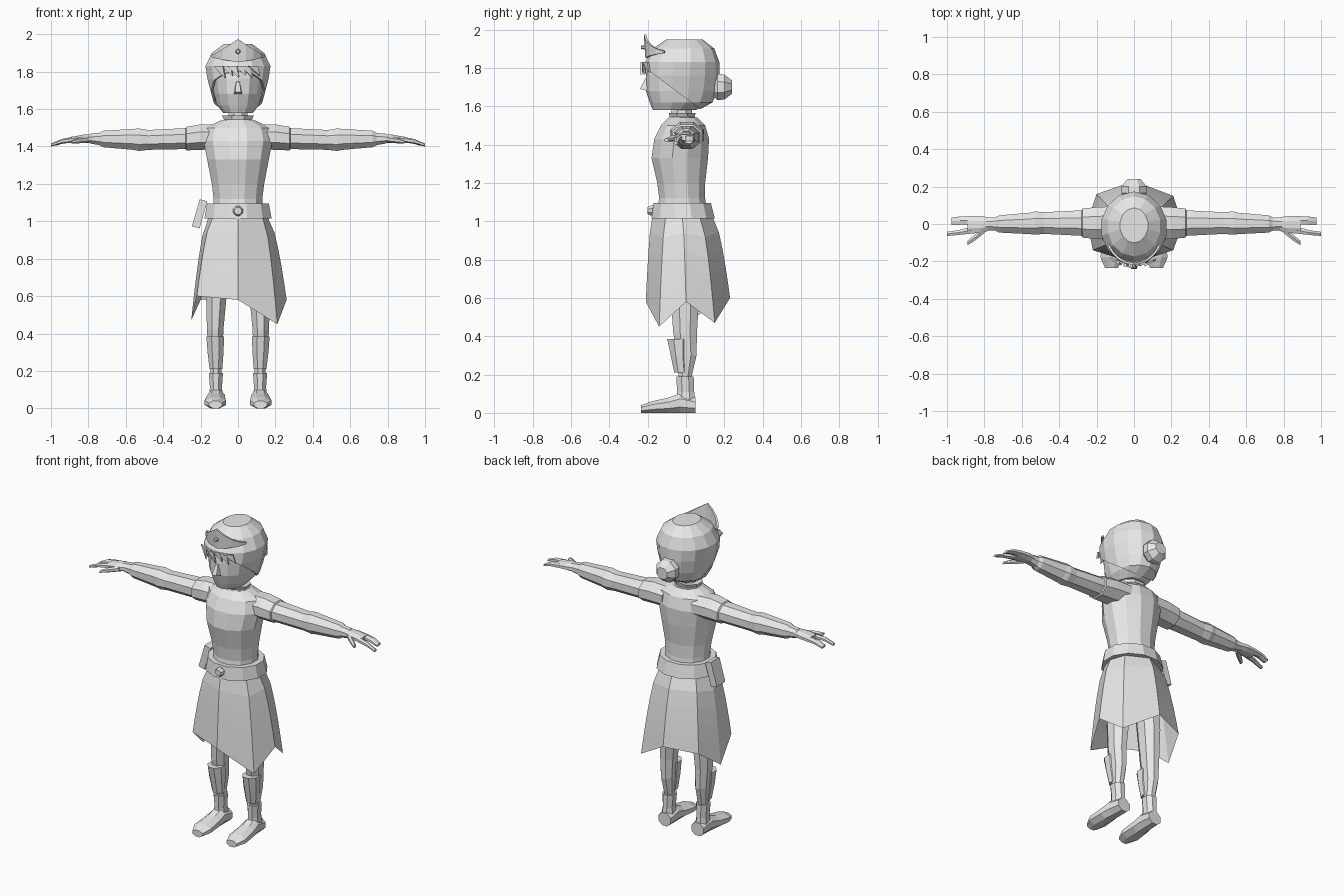
import bpy, bmesh, math
from mathutils import Vector, Matrix

cube = bpy.data.objects.get("Cube")
if cube:
    bpy.data.objects.remove(cube)

grey = bpy.data.materials.new("plain_grey")
grey.use_nodes = True
tone = (0.8, 0.8, 0.8, 1)
grey.diffuse_color = tone
grey.node_tree.nodes["Principled BSDF"].inputs["Base Color"].default_value = tone


def finish(name, bm, mirror=False, thickness=0):
    """Turn a bmesh into a named object, optionally mirrored or thickened."""
    bmesh.ops.recalc_face_normals(bm, faces=bm.faces[:])
    mesh = bpy.data.meshes.new(name)
    bm.to_mesh(mesh)
    bm.free()
    mesh.materials.append(grey)
    obj = bpy.data.objects.new(name, mesh)
    bpy.context.collection.objects.link(obj)
    if thickness:
        solid = obj.modifiers.new("thickness", "SOLIDIFY")
        solid.thickness = thickness
    if mirror:
        obj.modifiers.new("mirror", "MIRROR")
    return obj


def skin(bm, rows, closed=True, caps=True):
    """Bridge rows of points with quads."""
    grid = [[bm.verts.new(p) for p in row] for row in rows]
    count = len(grid[0])
    for low, high in zip(grid, grid[1:]):
        for i in range(count if closed else count - 1):
            j = (i + 1) % count
            bm.faces.new((low[i], low[j], high[j], high[i]))
    if caps:
        bm.faces.new(grid[0])
        bm.faces.new(grid[-1])


def loft_mesh(rings, axis="z", sides=8):
    """Rings are (place on axis, centre a, centre b, radius a, radius b)."""
    bm = bmesh.new()
    grow = 1 / math.cos(math.pi / sides)
    rows = []
    for place, ca, cb, ra, rb in rings:
        row = []
        for i in range(sides):
            t = math.tau * (i + 0.5) / sides
            a = ca + ra * grow * math.cos(t)
            b = cb + rb * grow * math.sin(t)
            row.append({"x": (place, a, b), "y": (a, place, b), "z": (a, b, place)}[axis])
        rows.append(row)
    skin(bm, rows)
    return bm


def loft(name, rings, axis="z", sides=8, mirror=False):
    return finish(name, loft_mesh(rings, axis, sides), mirror)


def upright(profile, grow=0):
    """Convert (z, front y, back y, half width) into loft rings."""
    return [(z, 0, (f + b) / 2, w + grow, (b - f) / 2 + grow) for z, f, b, w in profile]


# Torso, belt and buckle
loft("torso", upright([
    (1.05, -.15, .11, .13), (1.12, -.14, .1, .13), (1.2, -.15, .1, .14),
    (1.33, -.18, .115, .165), (1.43, -.165, .12, .185), (1.5, -.13, .1, .17),
    (1.54, -.09, .06, .09)]), sides=12)
loft("belt", upright([(1.015, -.18, .15, .18), (1.095, -.17, .13, .165)]), sides=12)
loft("buckle", [(-.2, 0, 1.055, .018, .018), (-.185, 0, 1.055, .026, .026),
                (-.165, 0, 1.055, .026, .026)], "y")

# Skirt with an uneven pointed hem
hem = [(.26, 0, .58), (.21, .15, .47), (0, .23, .6), (-.2, .16, .58),
       (-.25, .01, .47), (-.22, -.14, .6), (0, -.21, .58), (.21, -.14, .45)]
rows = []
for step in range(6):
    t = step / 5
    flare = t ** 0.6
    row = []
    for x, y, z in hem:
        out = Vector((x, y)).normalized()
        waist = Vector((out.x * .155, out.y * .155 - .02))
        spot = waist.lerp(Vector((x, y)), flare)
        row.append((spot.x, spot.y, 1.03 + (z - 1.03) * t))
    rows.append(row)
bm = bmesh.new()
skin(bm, rows, caps=False)
finish("skirt", bm)

# Pouch tilted on the right hip
bm = bmesh.new()
bmesh.ops.create_cube(bm, size=1, matrix=Matrix.Translation((-.205, 0, 1.04))
                      @ Matrix.Rotation(.28, 4, "Y") @ Matrix.Diagonal((.042, .085, .15, 1)))
finish("hip_pouch", bm)

# Collar and neck
loft("neck", upright([(1.5, -.08, .035, .055), (1.62, -.075, .03, .05)]))
loft("collar", upright([(1.52, -.1, .06, .095), (1.545, -.085, .045, .075),
                        (1.565, -.09, .05, .085)]))

# Head and hair share one profile
skull = [(1.58, -.17, .05, .08), (1.62, -.185, .12, .112), (1.68, -.205, .145, .128),
         (1.76, -.205, .155, .14), (1.83, -.195, .155, .15), (1.9, -.155, .13, .118),
         (1.935, -.085, .07, .06)]
loft("head", upright(skull), sides=14)
bm = loft_mesh(upright(skull, .014), sides=14)
for v in bm.verts:
    if v.co.z > 1.9:
        v.co.z += .014
    elif v.co.z > 1.75:
        v.co.x *= 1.06
bmesh.ops.bisect_plane(bm, geom=bm.verts[:] + bm.edges[:] + bm.faces[:],
                       plane_co=(0, -.2, 1.79), plane_no=(0, .75, 1), clear_inner=True)
finish("hair", bm, thickness=.012)
loft("hair_bun", [(.13, 0, 1.7, .04, .04), (.165, 0, 1.7, .068, .068),
                  (.2, 0, 1.7, .068, .065), (.24, 0, 1.7, .035, .035)], "y")

# Slanted fringe locks
bm = bmesh.new()
for i in range(6):
    edge = []
    for shift, height in ((-.022, 1.83), (.028, 1.83), (.04, 1.765 + .012 * (i % 2))):
        x = -.105 + i * .036 + shift
        edge.append(bm.verts.new((x, -.228 + x * x * 3.2, height)))
    bm.faces.new(edge)
finish("fringe", bm, thickness=.009)

# Nose
bm = bmesh.new()
skin(bm, [[(-.022, -.2, 1.68), (.022, -.2, 1.68), (.016, -.24, 1.69), (-.016, -.24, 1.69)],
          [(-.01, -.2, 1.75), (.01, -.2, 1.75), (.008, -.212, 1.745), (-.008, -.212, 1.745)]])
finish("nose", bm)

# Tiara and its gem
lower, upper = [], []
for i in range(-4, 5):
    a = i * math.radians(16)
    rise = 1 - abs(i) / 4
    x, y = .158 * math.sin(a), -.04 - .172 * math.cos(a)
    lower.append((x, y, 1.878 - .028 * rise))
    upper.append((x, y - .008 * rise, 1.888 + .085 * rise ** 1.4))
bm = bmesh.new()
skin(bm, [lower, upper], closed=False, caps=False)
finish("tiara", bm, thickness=.012)
loft("tiara_gem", [(-.235, 0, 1.908, .009, .009), (-.205, 0, 1.908, .014, .014)], "y")

# Arms with sleeve steps
loft("arms", [
    (.1, .01, 1.45, .085, .065), (.2, .005, 1.45, .085, .068), (.275, .005, 1.442, .078, .063),
    (.28, .005, 1.442, .068, .056), (.48, .005, 1.435, .058, .053), (.53, .005, 1.436, .062, .06),
    (.56, .003, 1.438, .057, .056), (.72, 0, 1.44, .046, .044), (.74, 0, 1.44, .036, .033),
    (.79, 0, 1.442, .034, .026)], "x", mirror=True)

# Hands: palm, finger block, forefinger, thumb
loft("palms", [(.77, 0, 1.442, .034, .024), (.82, -.003, 1.442, .046, .022),
               (.89, -.004, 1.436, .046, .016)], "x", mirror=True)
loft("fingers", [(.87, .02, 1.438, .023, .014), (.93, .018, 1.43, .022, .011),
                 (.975, .015, 1.412, .02, .007)], "x", 6, True)
loft("forefingers", [(.87, -.033, 1.437, .018, .013), (.94, -.046, 1.428, .013, .011),
                     (1, -.053, 1.408, .011, .007)], "x", 6, True)
loft("thumbs", [(.8, -.03, 1.438, .018, .015), (.85, -.072, 1.432, .016, .013),
                (.89, -.102, 1.424, .012, .008)], "x", 6, True)

# Legs, shin guards, boots
loft("legs", [(.95, .085, 0, .065, .08), (.62, .115, -.005, .056, .075),
              (.42, .122, -.005, .044, .062), (.3, .12, .005, .038, .05),
              (.18, .118, -.005, .028, .032)], mirror=True)
loft("shin_guards", [(.385, .122, -.04, .047, .058), (.3, .12, -.035, .043, .045),
                     (.21, .118, -.025, .034, .036)], mirror=True)
loft("boot_shafts", [(.19, .118, -.005, .038, .045), (.11, .118, -.002, .032, .045),
                     (.05, .118, 0, .04, .05)], mirror=True)
loft("boot_feet", [(.05, .115, .04, .043, .04), (-.03, .117, .052, .046, .052),
                   (-.09, .12, .04, .052, .04), (-.18, .122, .03, .057, .03),
                   (-.235, .12, .02, .035, .02)], "y", mirror=True)
